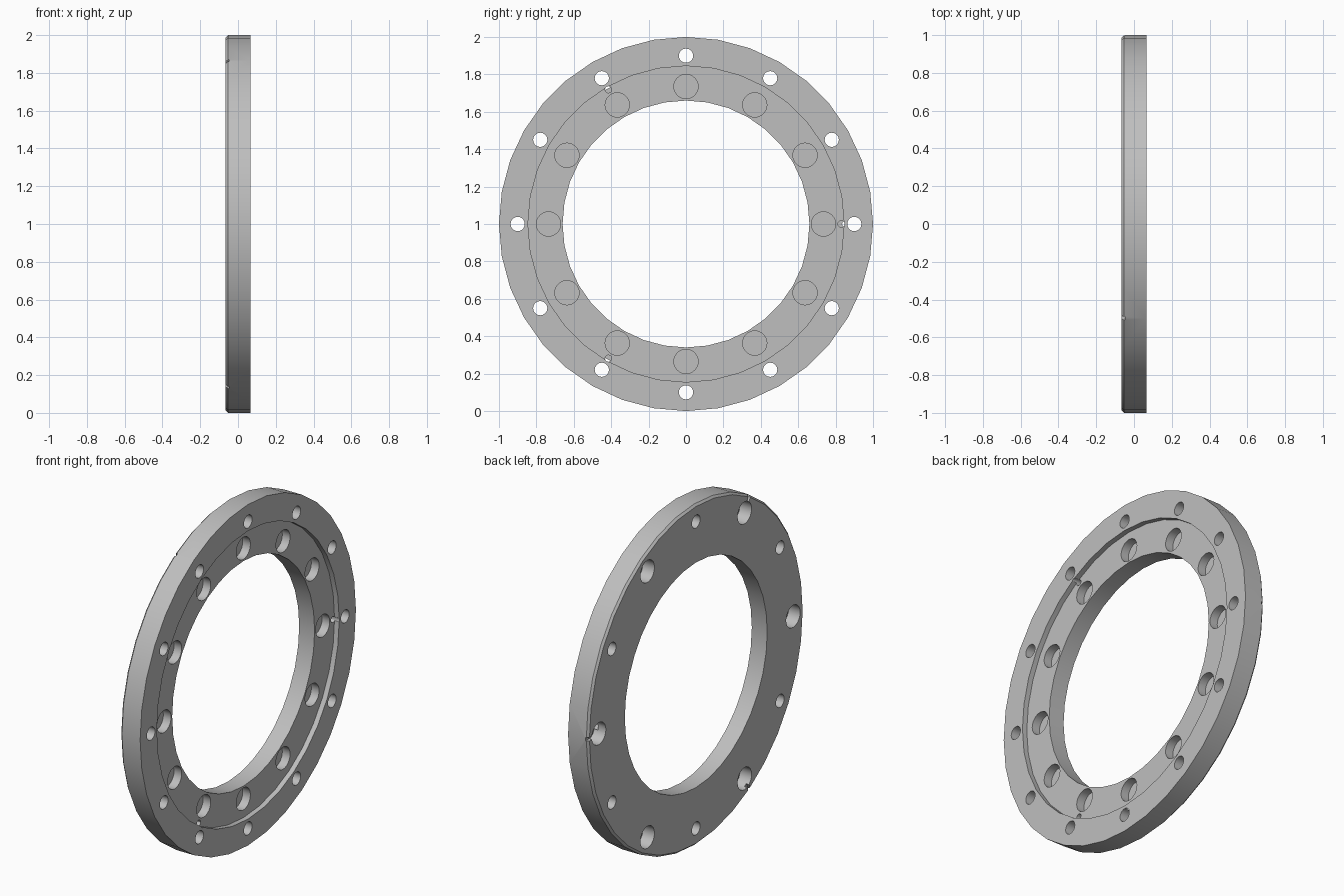
import bpy, bmesh
from math import cos, sin, radians, tau
from mathutils import Matrix, Vector

cube = bpy.data.objects.get("Cube")
if cube:
    bpy.data.objects.remove(cube, do_unlink=True)

HALF = 0.065            # half thickness of the ring
STEP = HALF - 0.03      # floor of the shallow recess
CENTRE = Vector((0, 0, 1))

steel = bpy.data.materials.new("steel_grey")
steel.use_nodes = True
grey = (0.52, 0.52, 0.52, 1)
steel.diffuse_color = grey
steel.node_tree.nodes["Principled BSDF"].inputs["Base Color"].default_value = grey


def to_object(name, bm):
    bmesh.ops.recalc_face_normals(bm, faces=bm.faces)
    mesh = bpy.data.meshes.new(name)
    bm.to_mesh(mesh)
    bm.free()
    obj = bpy.data.objects.new(name, mesh)
    bpy.context.collection.objects.link(obj)
    return obj


def lathe(name, profile, sides):
    """Revolve a closed (x, radius) profile about the x axis."""
    bm = bmesh.new()
    rings = []
    for i in range(sides):
        a = tau * i / sides
        rings.append([bm.verts.new((x, r * cos(a), 1 + r * sin(a))) for x, r in profile])
    n = len(profile)
    for i in range(sides):
        here, there = rings[i], rings[(i + 1) % sides]
        for j in range(n):
            k = (j + 1) % n
            bm.faces.new((here[j], here[k], there[k], there[j]))
    return to_object(name, bm)


def drill(target, name, angles, pitch, radius, x0, x1, sides=20):
    """Cut a circle of axial holes from x0 to x1."""
    bm = bmesh.new()
    for deg in angles:
        a = radians(deg)
        place = Matrix.Translation(CENTRE + Vector(((x0 + x1) / 2, pitch * cos(a), pitch * sin(a))))
        bmesh.ops.create_cone(bm, cap_ends=True, segments=sides, radius1=radius, radius2=radius,
                              depth=x1 - x0, matrix=place @ Matrix.Rotation(radians(90), 4, 'Y'))
    cut(target, to_object(name, bm))


def cut(target, cutter):
    mod = target.modifiers.new(cutter.name, 'BOOLEAN')
    mod.operation = 'DIFFERENCE'
    mod.solver = 'EXACT'
    mod.object = cutter
    bpy.context.view_layer.objects.active = target
    bpy.ops.object.modifier_apply(modifier=mod.name)
    bpy.data.objects.remove(cutter, do_unlink=True)


# Ring body: recessed inner land on one side, chamfered rim on the other
ring = lathe("flange_ring", [
    (-HALF, 0.66), (STEP, 0.66), (STEP, 0.845), (HALF, 0.845),
    (HALF, 1.0), (-HALF + 0.012, 1.0), (-HALF, 0.988)], 36)

# Bolt holes, counterbores, blind pockets and small vent holes
drill(ring, "bolt_holes", range(0, 360, 30), 0.9, 0.038, -0.2, 0.2)
drill(ring, "counterbores", range(0, 360, 60), 0.9, 0.065, -0.2, 0.01)
drill(ring, "blind_pockets", range(0, 360, 30), 0.735, 0.065, STEP - 0.05, 0.2, 24)
drill(ring, "vent_holes", range(0, 360, 120), 0.83, 0.018, -0.015, 0.2, 12)

# Radial grooves from three counterbores out to the rim
bm = bmesh.new()
for deg in range(0, 360, 120):
    turn = Matrix.Translation(CENTRE) @ Matrix.Rotation(radians(deg), 4, 'X')
    bmesh.ops.create_cube(bm, size=1, matrix=turn @ Matrix.Translation((-HALF, 1.0, 0))
                          @ Matrix.Diagonal((0.036, 0.14, 0.02, 1)))
cut(ring, to_object("rim_grooves", bm))

# Material and shading
ring.data.materials.clear()
ring.data.materials.append(steel)
for face in ring.data.polygons:
    face.material_index = 0
bpy.ops.object.select_all(action='DESELECT')
ring.select_set(True)
bpy.context.view_layer.objects.active = ring
bpy.ops.object.shade_smooth_by_angle(angle=radians(30))
